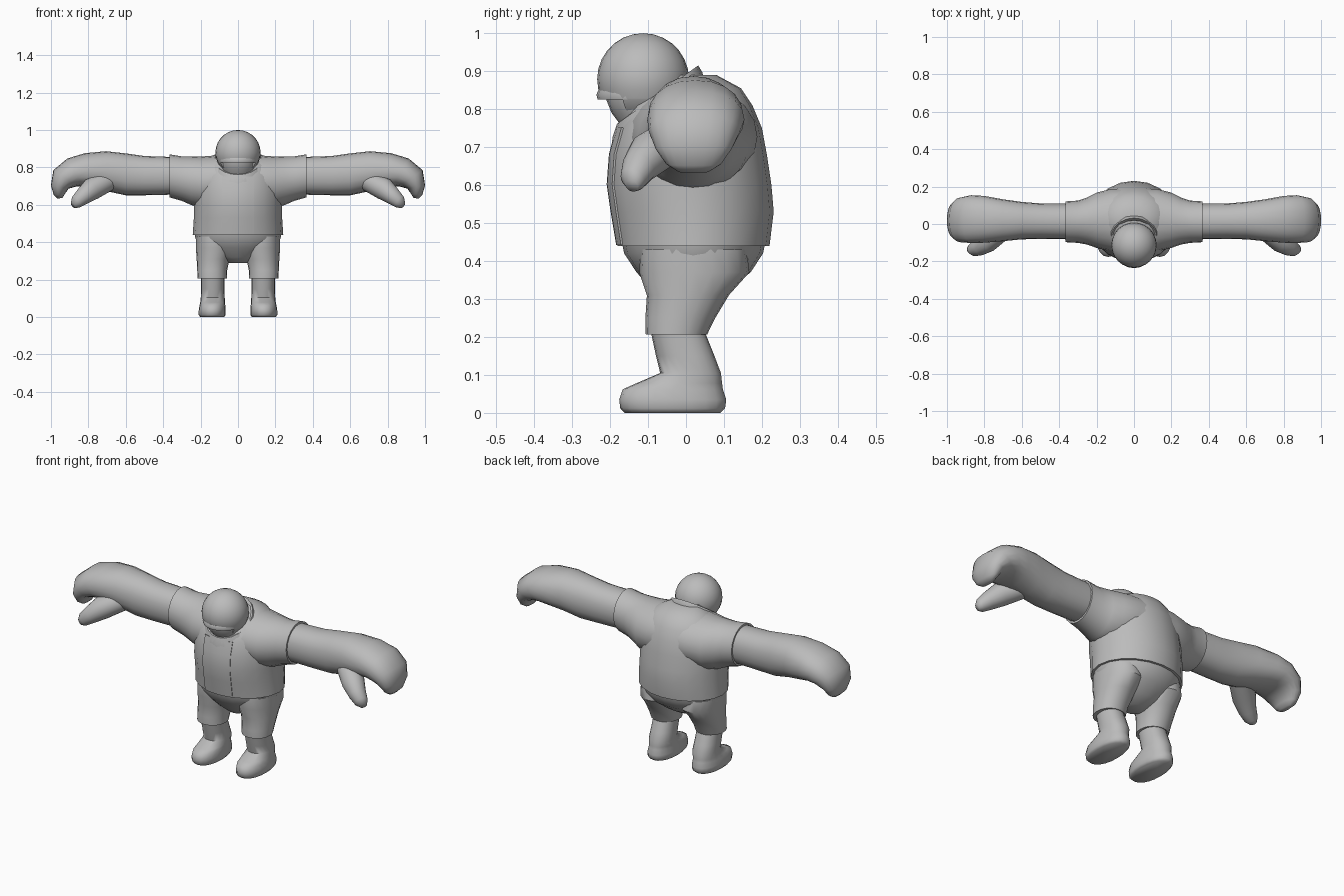
import bpy, bmesh, math
from mathutils import Vector

if "Cube" in bpy.data.objects:
    bpy.data.objects.remove(bpy.data.objects["Cube"])

SEG = 20
grey = bpy.data.materials.new("grey")
grey.diffuse_color = (0.5, 0.5, 0.5, 1)
grey.use_nodes = True
grey.node_tree.nodes["Principled BSDF"].inputs["Base Color"].default_value = grey.diffuse_color


def finish(name, bm, mirror=False, sharp=42):
    """Turn a bmesh into a smooth shaded object, optionally mirrored across x."""
    bmesh.ops.recalc_face_normals(bm, faces=bm.faces)
    me = bpy.data.meshes.new(name)
    bm.to_mesh(me)
    bm.free()
    me.materials.append(grey)
    me.shade_smooth()
    me.set_sharp_from_angle(angle=math.radians(sharp))
    ob = bpy.data.objects.new(name, me)
    bpy.context.collection.objects.link(ob)
    if mirror:
        m = ob.modifiers.new("mirror", 'MIRROR')
        m.use_clip = False
        m.use_mirror_merge = False
    return ob


def ring(c, u, v, power=1.0):
    """Oval of points about c with half axes u and v; power < 1 is boxier."""
    pts = []
    for i in range(SEG):
        a = 2 * math.pi * i / SEG
        ca, sa = math.cos(a), math.sin(a)
        ca = math.copysign(abs(ca) ** power, ca)
        sa = math.copysign(abs(sa) ** power, sa)
        pts.append(Vector(c) + Vector(u) * ca + Vector(v) * sa)
    return pts


def loft(name, rings, mirror=False, sharp=42, caps=True):
    bm = bmesh.new()
    rows = [[bm.verts.new(p) for p in r] for r in rings]
    for a, b in zip(rows, rows[1:]):
        n = len(a)
        for i in range(n):
            bm.faces.new((a[i], a[(i + 1) % n], b[(i + 1) % n], b[i]))
    if caps:
        bm.faces.new(rows[0][::-1])
        bm.faces.new(rows[-1])
    return finish(name, bm, mirror, sharp)


def upright(data, power=1.0):
    """Horizontal rings from (z, centre x, centre y, radius x, radius y)."""
    return [ring((x, y, z), (rx, 0, 0), (0, ry, 0), power) for z, x, y, rx, ry in data]


# jacket body
body = [(.44, 0, .02, .242, .2), (.53, 0, .018, .236, .213), (.6, 0, .01, .236, .215),
        (.68, 0, .007, .236, .206), (.75, 0, .01, .225, .19), (.81, 0, .013, .2, .162),
        (.855, 0, .03, .15, .115), (.89, 0, .02, .08, .06)]
loft("jacket_body", upright(body))

# jacket front panel, a thin layer over the body
bm = bmesh.new()
rows = []
for z, _, cy, rx, ry in body[:5]:
    row = []
    for i in range(7):
        x = -.085 + .17 * i / 6
        y = cy - ry * math.sqrt(1 - (x / rx) ** 2) - .004
        row.append(bm.verts.new((x, y, z + .002)))
    rows.append(row)
for a, b in zip(rows, rows[1:]):
    for i in range(6):
        bm.faces.new((a[i], a[i + 1], b[i + 1], b[i]))
bmesh.ops.recalc_face_normals(bm, faces=bm.faces)
bmesh.ops.solidify(bm, geom=bm.faces[:], thickness=.008)
finish("jacket_front_panel", bm)

# sleeves: (x, centre y, centre z, radius y, radius z)
sleeve = [(0, .02, .73, .17, .145), (.12, .02, .727, .168, .137), (.2, .02, .72, .148, .138),
          (.25, .016, .729, .126, .13), (.3, .012, .74, .113, .119), (.367, .012, .755, .109, .115),
          (.367, .012, .755, .1, .104), (.345, .012, .755, .095, .1)]
loft("sleeve", [ring((x, y, z), (0, ry, 0), (0, 0, rz)) for x, y, z, ry, rz in sleeve], True)

# arms ending in curled mitten fingers: (x, y, z, downward tilt, width, half height)
arm = [(.33, .013, .755, 0, .095, .1), (.5, .015, .756, 0, .095, .105), (.6, .018, .763, 0, .1, .112),
       (.7, .02, .779, 3, .112, .108), (.8, .025, .782, 12, .125, .096), (.87, .026, .773, 30, .128, .086),
       (.925, .022, .742, 55, .12, .076), (.953, .02, .695, 80, .1, .048), (.955, .02, .655, 97, .072, .03),
       (.952, .02, .635, 100, .04, .014)]
rings = []
for x, y, z, t, w, h in arm:
    t = math.radians(t)
    rings.append(ring((x, y, z), (0, w, 0), (h * math.sin(t), 0, h * math.cos(t)), .9))
loft("arm_and_hand", rings, True, 70)

# thumbs: (x, y, z, radius)
path = [(.70, -.03, .725, .055), (.78, -.09, .685, .06), (.83, -.125, .645, .046),
        (.865, -.14, .615, .035), (.882, -.143, .598, .018)]
d = Vector((.75, -.4, -.53)).normalized()
u = d.cross(Vector((0, 1, 0))).normalized()
v = d.cross(u)
loft("thumb", [ring((x, y, z), u * r, v * r) for x, y, z, r in path], True, 70)

# trousers
hips = [(.455, 0, .02, .232, .19), (.42, 0, .02, .228, .183), (.37, 0, .02, .2, .15),
        (.32, 0, .01, .12, .095), (.288, 0, 0, .05, .05)]
loft("trouser_hips", upright(hips), sharp=60)
leg = [(.43, .125, .02, .1, .14), (.37, .125, .022, .1, .145), (.31, .133, .005, .088, .108),
       (.25, .138, -.015, .08, .092), (.207, .138, -.025, .078, .081)]
loft("trouser_leg", upright(leg, .95), True)

# boots
boot = [(.215, .135, -.022, .062, .071), (.15, .135, -.002, .062, .077), (.105, .135, .012, .064, .08),
        (.078, .136, -.018, .066, .113), (.062, .137, -.035, .069, .132), (.035, .138, -.035, .072, .141),
        (.012, .138, -.035, .072, .138), (0, .138, -.035, .064, .126)]
loft("boot", upright(boot, .9), True, 60)

# face and neck
face = [(.88, 0, -.115, .1, .098), (.83, 0, -.118, .096, .094), (.79, 0, -.112, .088, .084),
        (.755, 0, -.1, .07, .07), (.7, 0, -.07, .06, .06)]
loft("face", upright(face), sharp=60)

# round cap, cut open over the face and lower at the back
bm = bmesh.new()
bmesh.ops.create_uvsphere(bm, u_segments=24, v_segments=14, radius=.121)
for p in bm.verts:
    p.co += Vector((0, -.113, .879))
for co, no in (((0, -.235, .828), (0, 0, -1)), ((0, -.17, .828), (0, -.75, -1))):
    geom = bm.verts[:] + bm.edges[:] + bm.faces[:]
    if no[1] == 0:
        # front half rim
        bmesh.ops.bisect_plane(bm, geom=geom, plane_co=co, plane_no=no)
        gone = [f for f in bm.faces if f.calc_center_median().z < .828
                and f.calc_center_median().y < -.155]
        bmesh.ops.delete(bm, geom=gone, context='FACES')
    else:
        bmesh.ops.bisect_plane(bm, geom=geom, plane_co=(0, 0, .79), plane_no=(0, 0, -1),
                               clear_outer=True)
bmesh.ops.recalc_face_normals(bm, faces=bm.faces)
bmesh.ops.solidify(bm, geom=bm.faces[:], thickness=.015)
finish("cap", bm)

# cap brim
loft("cap_brim", upright([(.85, 0, -.125, .104, .106), (.838, 0, -.125, .107, .111),
                          (.826, 0, -.125, .104, .108)]))

# folded collar, tilted down to the front with two hanging points
rings = []
for rx, ry, dz, tip in ((.145, .12, -.035, .035), (.139, .119, -.012, .012), (.124, .107, .016, 0),
                        (.112, .096, .012, 0), (.1, .085, -.05, 0)):
    r = ring((0, -.075, 0), (rx, 0, 0), (0, ry, 0))
    for p in r:
        a = math.atan2(abs(p.x), -(p.y + .075))
        p.z = .822 + (p.y + .075) * .72 + dz - tip * math.exp(-((a - .7) / .3) ** 2)
    rings.append(r)
loft("collar", rings, caps=False)
